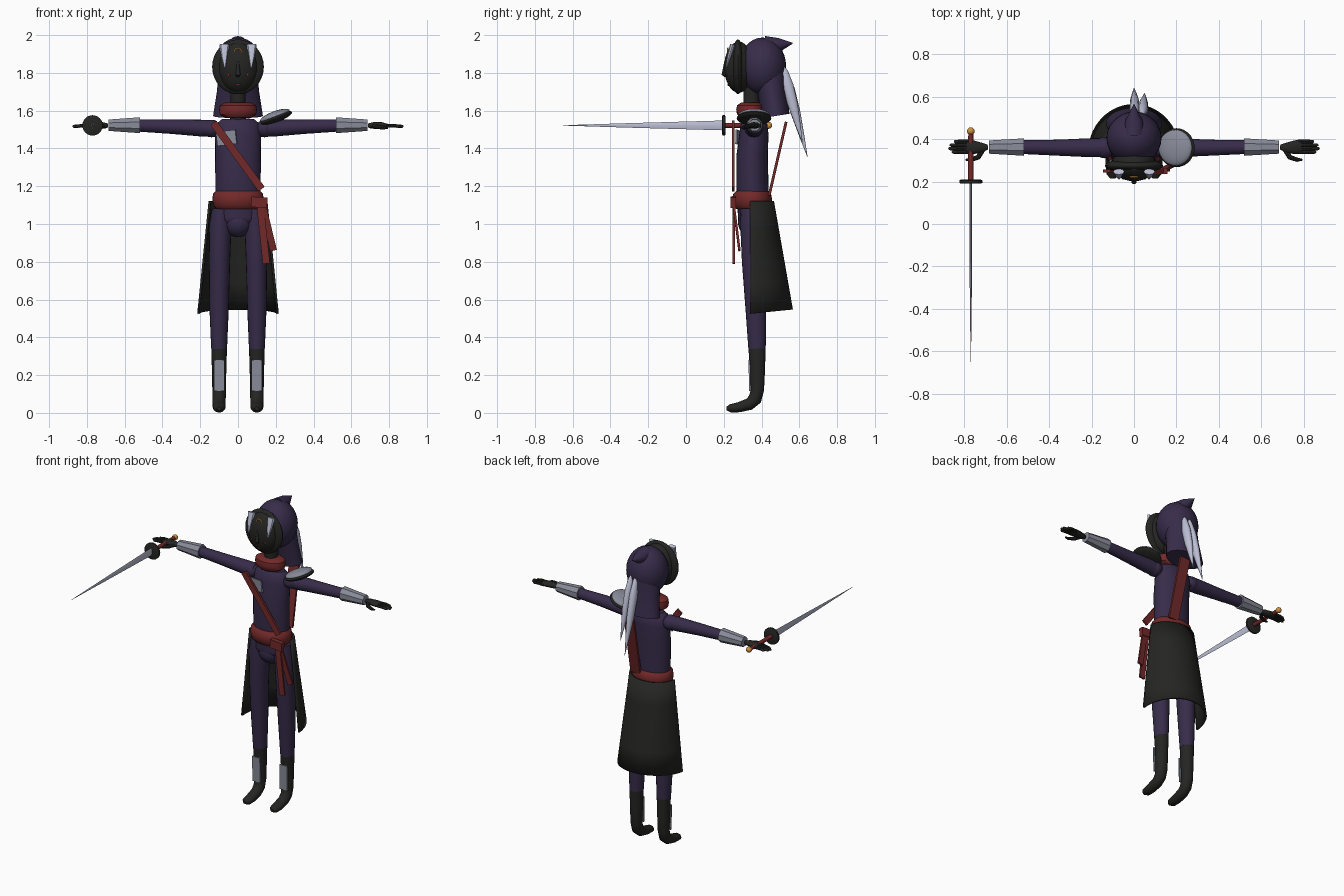
import bpy, bmesh, math
from mathutils import Vector, Matrix

if "Cube" in bpy.data.objects:
    bpy.data.objects.remove(bpy.data.objects["Cube"])

parts = []


def material(name, *rgb):
    m = bpy.data.materials.new(name)
    m.use_nodes = True
    m.diffuse_color = (*rgb, 1)
    m.node_tree.nodes["Principled BSDF"].inputs["Base Color"].default_value = (*rgb, 1)
    return m


purple = material("purple cloth", 0.038, 0.025, 0.068)
dark = material("black leather", 0.018, 0.018, 0.017)
red = material("red cloth", 0.17, 0.022, 0.022)
steel = material("grey armour", 0.25, 0.26, 0.32)
pale = material("pale blade", 0.5, 0.52, 0.66)
gold = material("gold", 0.6, 0.28, 0.06)


def finish(name, bm, mat, mirror=False):
    bmesh.ops.recalc_face_normals(bm, faces=bm.faces)
    me = bpy.data.meshes.new(name)
    bm.to_mesh(me)
    bm.free()
    me.materials.append(mat)
    ob = bpy.data.objects.new(name, me)
    bpy.context.collection.objects.link(ob)
    if mirror:
        ob.modifiers.new("Mirror", 'MIRROR')
    parts.append(ob)
    return ob


def tube(name, rings, mat, side=(1, 0, 0), n=20, flat=False, mirror=False):
    """Loft of elliptical rings (x, y, z, radius along side, other radius)."""
    bm = bmesh.new()
    pts = [Vector(r[:3]) for r in rings]
    loops = []
    for i, r in enumerate(rings):
        t = (pts[min(i + 1, len(pts) - 1)] - pts[max(i - 1, 0)]).normalized()
        u = Vector(side)
        u = (u - t * u.dot(t)).normalized()
        v = t.cross(u)
        turn = math.pi / n if flat else 0
        grow = 1 / math.cos(turn)
        loop = []
        for k in range(n):
            a = math.tau * k / n + turn
            loop.append(bm.verts.new(pts[i] + grow * (u * r[3] * math.cos(a) + v * r[4] * math.sin(a))))
        loops.append(loop)
    for p, q in zip(loops, loops[1:]):
        for k in range(n):
            j = (k + 1) % n
            bm.faces.new((p[k], p[j], q[j], q[k]))
    bm.faces.new(loops[0])
    bm.faces.new(loops[-1])
    return finish(name, bm, mat, mirror)


def strip(name, a, b, width, thick, mat, facing=(0, -1, 0), mirror=False):
    """Flat band from a to b."""
    side = Vector(facing).cross(Vector(b) - Vector(a)).normalized()
    return tube(name, [(*a, width / 2, thick / 2), (*b, width / 2, thick / 2)],
                mat, side, n=4, flat=True, mirror=mirror)


def ellipsoid(name, loc, radii, mat, tilt=0, mirror=False):
    bm = bmesh.new()
    bmesh.ops.create_uvsphere(bm, u_segments=28, v_segments=16, radius=1)
    bm.transform(Matrix.Translation(loc) @ Matrix.Rotation(tilt, 4, 'Y') @ Matrix.Diagonal((*radii, 1)))
    return finish(name, bm, mat, mirror)


def ring(name, loc, major, minor, mat):
    """Small torus facing the front."""
    bm = bmesh.new()
    bmesh.ops.create_circle(bm, segments=8, radius=minor,
                            matrix=Matrix.Translation((major, 0, 0)))
    bmesh.ops.spin(bm, geom=bm.edges[:], axis=(0, 1, 0), cent=(0, 0, 0),
                   angle=math.tau, steps=20, use_merge=True)
    bmesh.ops.translate(bm, verts=bm.verts, vec=loc)
    return finish(name, bm, mat)


# Torso, pelvis and neck
tube("torso", [(0, .355, 1.04, .115, .08), (0, .352, 1.2, .12, .085), (0, .35, 1.36, .121, .083),
               (0, .36, 1.48, .122, .077), (0, .36, 1.53, .115, .07), (0, .36, 1.555, .085, .05)], purple, n=28)
ellipsoid("pelvis", (0, .36, 1.04), (.12, .085, .07), purple)
ellipsoid("crotch", (0, .35, 1.01), (.078, .075, .08), purple)
tube("neck", [(0, .35, 1.52, .042, .042), (0, .345, 1.74, .04, .042)], dark)
tube("scarf", [(0, .34, 1.565, .075, .055), (0, .34, 1.58, .096, .07), (0, .34, 1.605, .1, .074),
               (0, .34, 1.628, .096, .07), (0, .34, 1.642, .07, .05)], red, n=28)
tube("belt", [(0, .35, 1.08, .115, .085), (0, .35, 1.095, .13, .1), (0, .35, 1.13, .136, .106),
              (0, .35, 1.16, .132, .1), (0, .35, 1.175, .118, .085)], red, n=28)

# Hood with a pointed crown and a drape behind the neck
ellipsoid("hood", (0, .405, 1.835), (.13, .125, .152), purple)
tube("hood_tip", [(0, .42, 1.945, .05, .05), (0, .49, 1.947, .04, .038), (0, .565, 1.957, .002, .002)], purple)
tube("hood_drape", [(0, .43, 1.82, .1, .1), (0, .455, 1.7, .112, .076), (0, .475, 1.572, .132, .074)], purple, n=28)

# Mask with fangs, brow ring and painted marks
ellipsoid("mask_rim", (0, .275, 1.832), (.137, .035, .145), dark)
ellipsoid("mask_face", (0, .28, 1.83), (.107, .078, .135), dark)
tube("mask_nose", [(0, .208, 1.86, .006, .006), (0, .198, 1.79, .013, .01), (0, .208, 1.78, .008, .004)], dark, n=10)
tube("mask_fang", [(.072, .247, 1.95, .027, .014), (.072, .228, 1.885, .017, .011),
                   (.07, .212, 1.825, .002, .002)], pale, n=8, mirror=True)
ring("brow_ring", (0, .222, 1.913), .018, .004, gold)
ellipsoid("cheek_mark", (.05, .214, 1.79), (.007, .004, .009), red, mirror=True)
ellipsoid("lips", (0, .224, 1.737), (.013, .005, .006), red)

# Two long pale tails hanging from the hood
for name, x0, x1, y1, z1 in (("long_tail", .005, 0, .643, 1.355), ("short_tail", .04, .05, .617, 1.43)):
    a, b = Vector((x0, .515, 1.83)), Vector((x1, y1, z1))
    profile = ((0, .008), (.06, .02), (.25, .03), (.5, .027), (.75, .015), (1, .001))
    tube(name, [(*a.lerp(b, f), r * .8, r) for f, r in profile], pale, n=14)

# Arms
ellipsoid("shoulder", (.14, .36, 1.505), (.046, .05, .046), purple, mirror=True)
tube("arm", [(.12, .36, 1.505, .045, .045), (.2, .36, 1.508, .045, .044), (.35, .36, 1.515, .038, .038),
             (.54, .363, 1.522, .032, .032)], purple, (0, 1, 0), mirror=True)
tube("forearm_guard", [(.52, .363, 1.523, .041, .042), (.685, .363, 1.523, .031, .03)],
     steel, (0, 1, 0), n=8, flat=True, mirror=True)

# Hands
tube("palm", [(.69, .363, 1.52, .012, .012), (.72, .36, 1.522, .024, .018), (.76, .362, 1.522, .033, .017),
              (.79, .364, 1.52, .033, .011)], dark, (0, 1, 0), n=12, mirror=True)
for i, reach in enumerate((.85, .87, .876, .86)):
    y = .389 - i * .0165
    tube(f"finger_{i + 1}", [(.775, y, 1.52, .009, .009), (.82, y, 1.521, .009, .009),
                             (reach - .006, y, 1.517, .008, .008), (reach, y, 1.516, .003, .003)],
         dark, (0, 1, 0), n=8, mirror=True)
tube("thumb", [(.715, .35, 1.52, .013, .013), (.735, .315, 1.515, .012, .012), (.77, .303, 1.51, .01, .01),
               (.795, .303, 1.508, .004, .004)], dark, (0, 0, 1), n=8, mirror=True)

# Sword held in the right hand
sx, sz = -.77, 1.522
tube("sword_blade", [(sx, .2, sz, .006, .026), (sx, -.3, sz, .005, .012), (sx, -.65, sz, .001, .001)], pale, n=4)
tube("sword_guard", [(sx, .21, sz, .045, .045), (sx, .206, sz, .054, .054), (sx, .194, sz, .054, .054),
                     (sx, .19, sz, .045, .045)], dark, n=24)
tube("sword_grip", [(sx, .2, sz, .013, .013), (sx, .43, sz, .012, .012)], red, n=12)
ellipsoid("sword_pommel", (sx, .438, sz), (.018, .018, .018), gold)

# Pauldron on the left shoulder
ellipsoid("pauldron_rim", (.2, .36, 1.56), (.092, .092, .022), dark, tilt=-.36)
ellipsoid("pauldron_plate", (.195, .36, 1.573), (.084, .085, .024), steel, tilt=-.36)

# Chest plate and straps
strip("chest_plate", (-.112, .298, 1.45), (-.01, .266, 1.462), .075, .009, steel, (-.3, -1, 0))
strip("front_strap", (-.13, .25, 1.535), (.125, .25, 1.185), .04, .014, red)
strip("back_strap", (.045, .53, 1.54), (.06, .44, 1.15), .072, .014, red, (0, 1, 0))

# Sash knot and hanging ends
strip("sash_knot", (.07, .25, 1.118), (.155, .25, 1.112), .055, .03, red)
strip("sash_end_long", (.115, .253, 1.12), (.15, .253, .79), .038, .012, red)
strip("sash_end_short", (.125, .25, 1.12), (.188, .283, .86), .036, .012, red)

# Half skirt, open at the front
bm = bmesh.new()
rows = []
for f in (0, .25, .5, .75, 1):
    rx, ry, z = .15 + .06 * f, .12 + .1 * f, 1.12 - .595 * f
    rows.append([])
    for k in range(29):
        a = math.pi * k / 28
        lift = .022 * f * math.sin(a)
        rows[-1].append(bm.verts.new((rx * math.cos(a), .34 + ry * math.sin(a), z + lift)))
for p, q in zip(rows, rows[1:]):
    for k in range(28):
        bm.faces.new((p[k], p[k + 1], q[k + 1], q[k]))
skirt = finish("half_skirt", bm, dark)
shell = skirt.modifiers.new("Thickness", 'SOLIDIFY')
shell.thickness = .012
shell.offset = 0

# Legs, boots and shin guards
tube("leg", [(.088, .36, 1.08, .05, .07), (.093, .36, 1.0, .059, .073), (.098, .362, .8, .056, .066),
             (.1, .37, .55, .051, .055), (.1, .376, .34, .042, .046)], purple, mirror=True)
tube("boot", [(.1, .376, .355, .042, .046), (.1, .378, .22, .038, .04), (.1, .378, .12, .036, .035),
              (.1, .365, .073, .035, .036), (.1, .335, .046, .034, .032), (.1, .28, .03, .034, .027),
              (.1, .235, .024, .03, .022), (.1, .215, .023, .012, .01)], dark, mirror=True)
strip("shin_guard", (.1, .335, .28), (.1, .339, .115), .056, .009, steel, mirror=True)

# Smooth shading that keeps hard edges
bpy.ops.object.select_all(action='DESELECT')
for ob in parts:
    ob.select_set(True)
bpy.context.view_layer.objects.active = parts[0]
bpy.ops.object.shade_smooth_by_angle(angle=math.radians(40))
